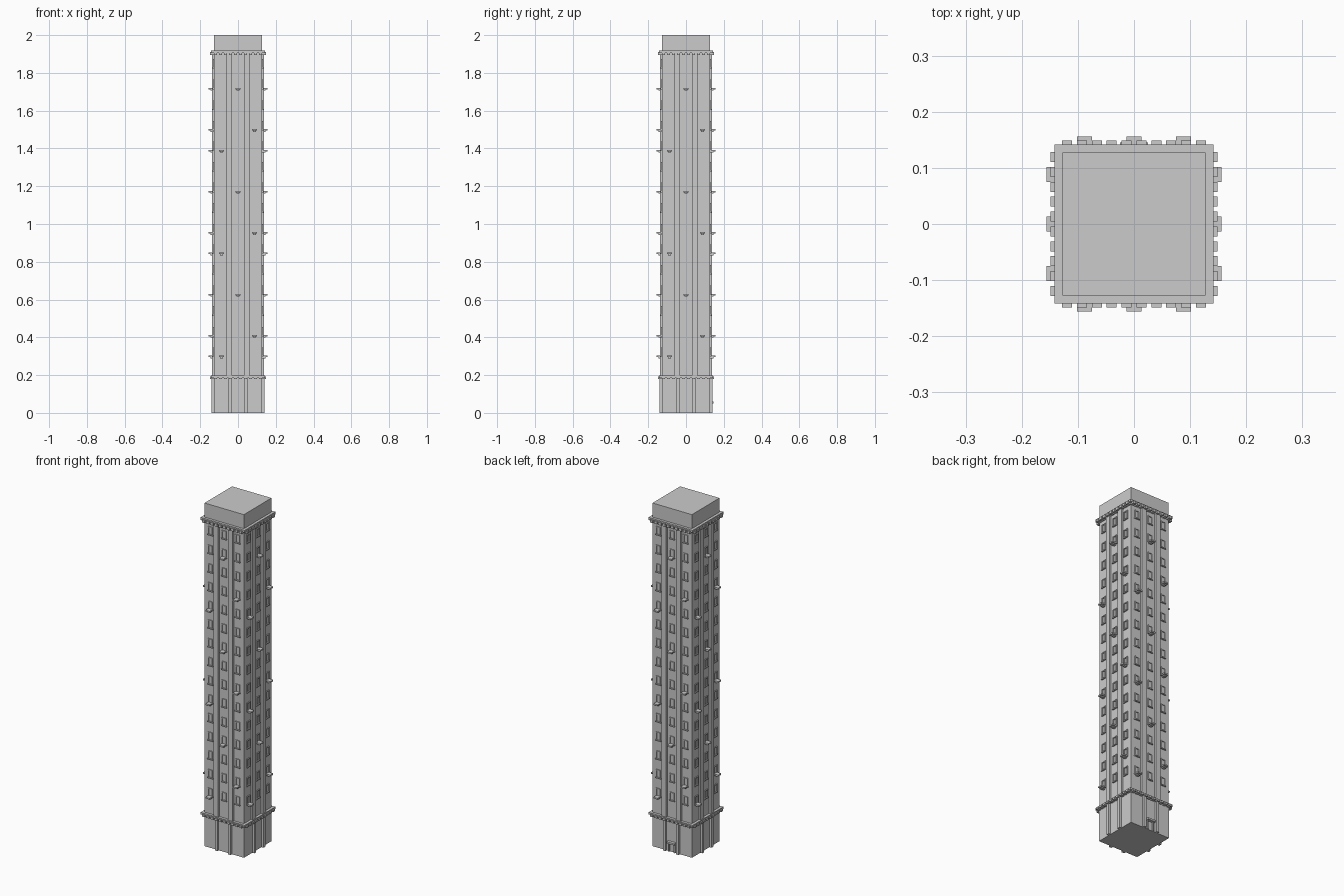
import bpy, bmesh
from mathutils import Matrix, Vector
from math import pi

if "Cube" in bpy.data.objects:
    bpy.data.objects.remove(bpy.data.objects["Cube"])

CORE = 0.127          # half width of the tower body
FLOOR = 0.109         # storey height
BAYS = (-0.088, 0.0, 0.088)


def add_box(bm, x0, x1, y0, y1, z0, z1, turn=0):
    """Box from bounds, turned about z in quarter steps."""
    size = Vector((x1 - x0, y1 - y0, z1 - z0))
    mid = Vector(((x0 + x1) / 2, (y0 + y1) / 2, (z0 + z1) / 2))
    m = (Matrix.Rotation(turn * pi / 2, 4, 'Z') @ Matrix.Translation(mid)
         @ Matrix.Diagonal((*size, 1)))
    bmesh.ops.create_cube(bm, size=1, matrix=m)


def make(name, boxes, turns=(0,)):
    """One object from a list of boxes, repeated on the given sides."""
    bm = bmesh.new()
    for t in turns:
        for b in boxes:
            add_box(bm, *b, turn=t)
    me = bpy.data.meshes.new(name)
    bm.to_mesh(me)
    bm.free()
    ob = bpy.data.objects.new(name, me)
    bpy.context.collection.objects.link(ob)
    return ob


def block(name, half, z0, z1):
    return make(name, [(-half, half, -half, half, z0, z1)])


def out(x, w, depth, z0, z1):
    """Box on the front face reaching out to the given depth."""
    return (x - w / 2, x + w / 2, -depth, -CORE + 0.004, z0, z1)


SIDES = range(4)

# Main masses
block("base_block", 0.128, 0, 0.185)
block("shaft", CORE, 0.18, 1.905)
block("attic", CORE, 1.91, 2.0)
block("lower_cornice", 0.142, 0.186, 0.198)
block("upper_cornice", 0.142, 1.904, 1.918)

# Rows of dentils under both cornices
for name, z0, z1 in (("lower_dentils", 0.180, 0.192), ("upper_dentils", 1.895, 1.911)):
    make(name, [out((i - 4.5) * 0.0265, 0.018, 0.149, z0, z1) for i in range(10)], SIDES)

# Pilasters between the bays
make("base_pilasters", [out(s * 0.043, 0.016, 0.141, 0, 0.186) for s in (-1, 1)], SIDES)
make("shaft_pilasters", [out(s * 0.047, 0.030, 0.138, 0.19, 1.905) for s in (-1, 1)], SIDES)

# Window surrounds with sills, one per bay and storey
frames = []
for k in range(1, 16):
    z = 0.19 + k * FLOOR
    for x in BAYS:
        frames += [out(x, 0.034, 0.134, z - 0.003, z + 0.003),
                   out(x, 0.028, 0.132, z + 0.043, z + 0.048)]
        frames += [out(x + s * 0.012, 0.004, 0.132, z + 0.003, z + 0.043) for s in (-1, 1)]
make("window_frames", frames, SIDES)

# Staggered balconies with brackets
slabs, brackets = [], []
for x, storeys in zip(BAYS, ((1, 6, 11), (4, 9, 14), (2, 7, 12))):
    for k in storeys:
        z = 0.19 + k * FLOOR
        slabs.append(out(x, 0.027, 0.156, z - 0.004, z + 0.004))
        brackets.append(out(x, 0.016, 0.146, z - 0.010, z - 0.004))
make("balconies", slabs, SIDES)
make("balcony_brackets", brackets, SIDES)

# Entrance on the back: jambs and canopy
make("entrance_jambs", [out(s * 0.018, 0.008, 0.135, 0, 0.05) for s in (-1, 1)], (2,))
make("entrance_canopy", [out(0, 0.05, 0.145, 0.05, 0.06)], (2,))
